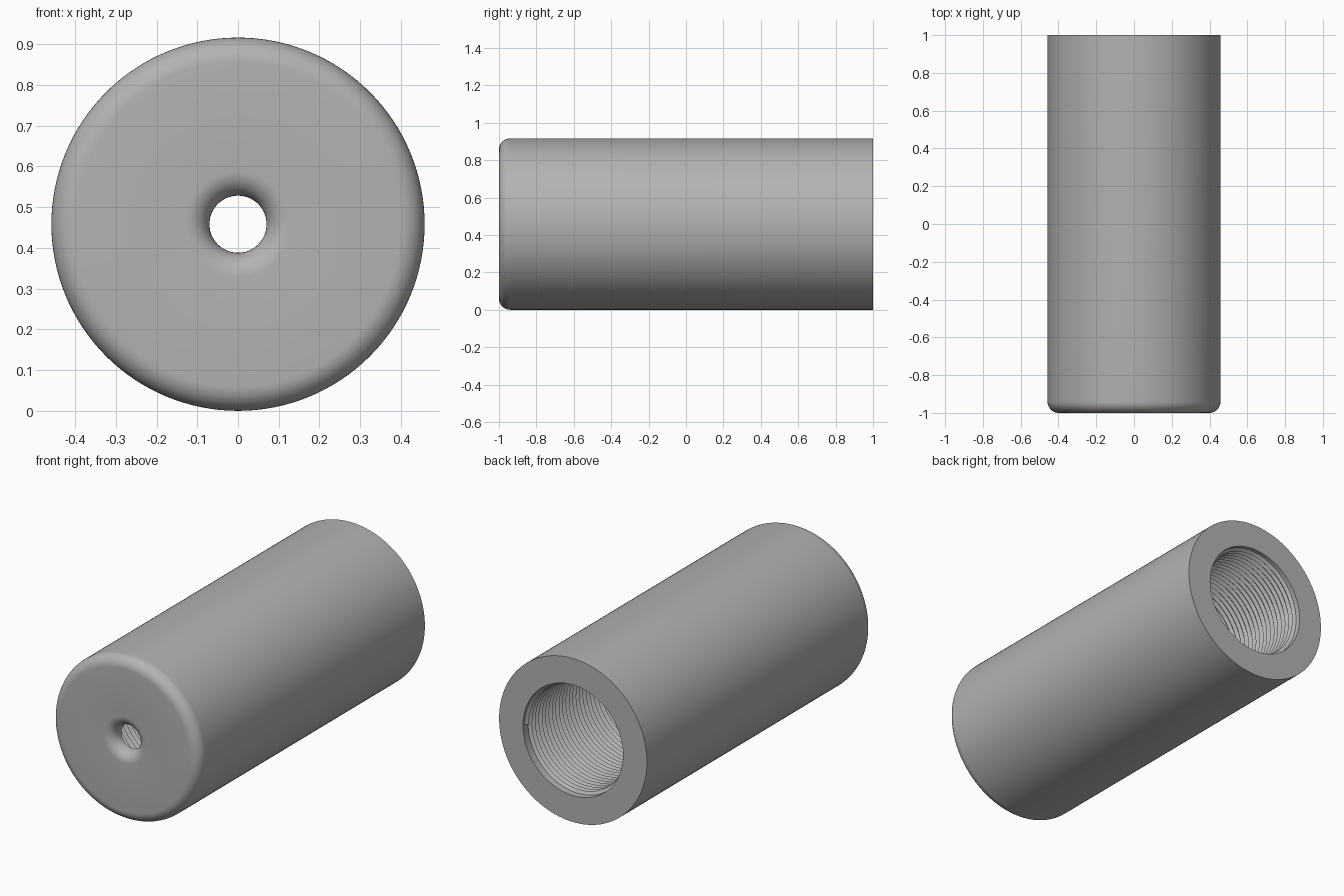
import bpy
import bmesh
from math import sin, cos, pi, tau, radians
from mathutils import Matrix

cube = bpy.data.objects.get("Cube")
if cube:
    bpy.data.objects.remove(cube, do_unlink=True)

R = 0.458          # outer radius
BORE = 0.31        # rear bore radius
HOLE = 0.07        # front hole radius
ROUND = 0.06       # rounding of the front edges
WALL = -0.933      # inner face of the front wall
PITCH = 0.03       # thread spacing
DEPTH = 0.016      # thread height

grey = bpy.data.materials.new("mid grey")
grey.use_nodes = True
colour = (0.45, 0.45, 0.45, 1)
grey.diffuse_color = colour
grey.node_tree.nodes["Principled BSDF"].inputs["Base Color"].default_value = colour


def arc(r, y, start, end, steps=10):
    """Quarter arc of profile points (radius, y) around a centre."""
    angles = [start + (end - start) * i / steps for i in range(steps + 1)]
    return [(r + ROUND * cos(a), y + ROUND * sin(a)) for a in angles]


def add_object(name, bm):
    mesh = bpy.data.meshes.new(name)
    bm.to_mesh(mesh)
    bm.free()
    mesh.materials.append(grey)
    obj = bpy.data.objects.new(name, mesh)
    obj.location.z = R
    bpy.context.collection.objects.link(obj)
    bpy.ops.object.select_all(action="DESELECT")
    obj.select_set(True)
    bpy.context.view_layer.objects.active = obj
    return obj


def profile_mesh(points, closed):
    bm = bmesh.new()
    verts = [bm.verts.new((r, y, 0)) for r, y in points]
    for a, b in zip(verts, verts[1:]):
        bm.edges.new((a, b))
    if closed:
        bm.edges.new((verts[-1], verts[0]))
    return bm


# Hollow body: rounded front, small flared hole, wide bore open at the rear
front = ROUND - 1
outline = [(BORE, WALL), (HOLE, WALL)]
outline += arc(HOLE + ROUND, front, pi, 1.5 * pi)
outline += arc(R - ROUND, front, 1.5 * pi, tau)
outline += [(R, 1), (BORE, 1)]
bm = profile_mesh(outline, closed=True)
bmesh.ops.spin(bm, geom=bm.verts[:] + bm.edges[:], cent=(0, 0, 0), axis=(0, 1, 0),
               angle=tau, steps=128, use_merge=True)
bmesh.ops.remove_doubles(bm, verts=bm.verts, dist=1e-5)
bmesh.ops.recalc_face_normals(bm, faces=bm.faces)
add_object("sleeve_body", bm)
bpy.ops.object.shade_smooth_by_angle(angle=radians(30))

# Internal thread: a ridge wound along the bore
start = WALL + PITCH / 2
ridge = [(BORE + 0.002, start - PITCH / 2), (BORE - DEPTH, start), (BORE + 0.002, start + PITCH / 2)]
thread = add_object("internal_thread", profile_mesh(ridge, closed=False))
screw = thread.modifiers.new("winding", "SCREW")
screw.axis = "Y"
screw.angle = tau
screw.steps = screw.render_steps = 96
screw.screw_offset = PITCH
screw.iterations = int((1 - WALL) / PITCH) - 1
bpy.ops.object.modifier_apply(modifier=screw.name)

# Turn the ridge faces towards the axis
bm = bmesh.new()
bm.from_mesh(thread.data)
for face in bm.faces:
    c = face.calc_center_median()
    if face.normal.x * c.x + face.normal.z * c.z > 0:
        face.normal_flip()
bm.to_mesh(thread.data)
bm.free()
bpy.ops.object.shade_smooth_by_angle(angle=radians(30))
